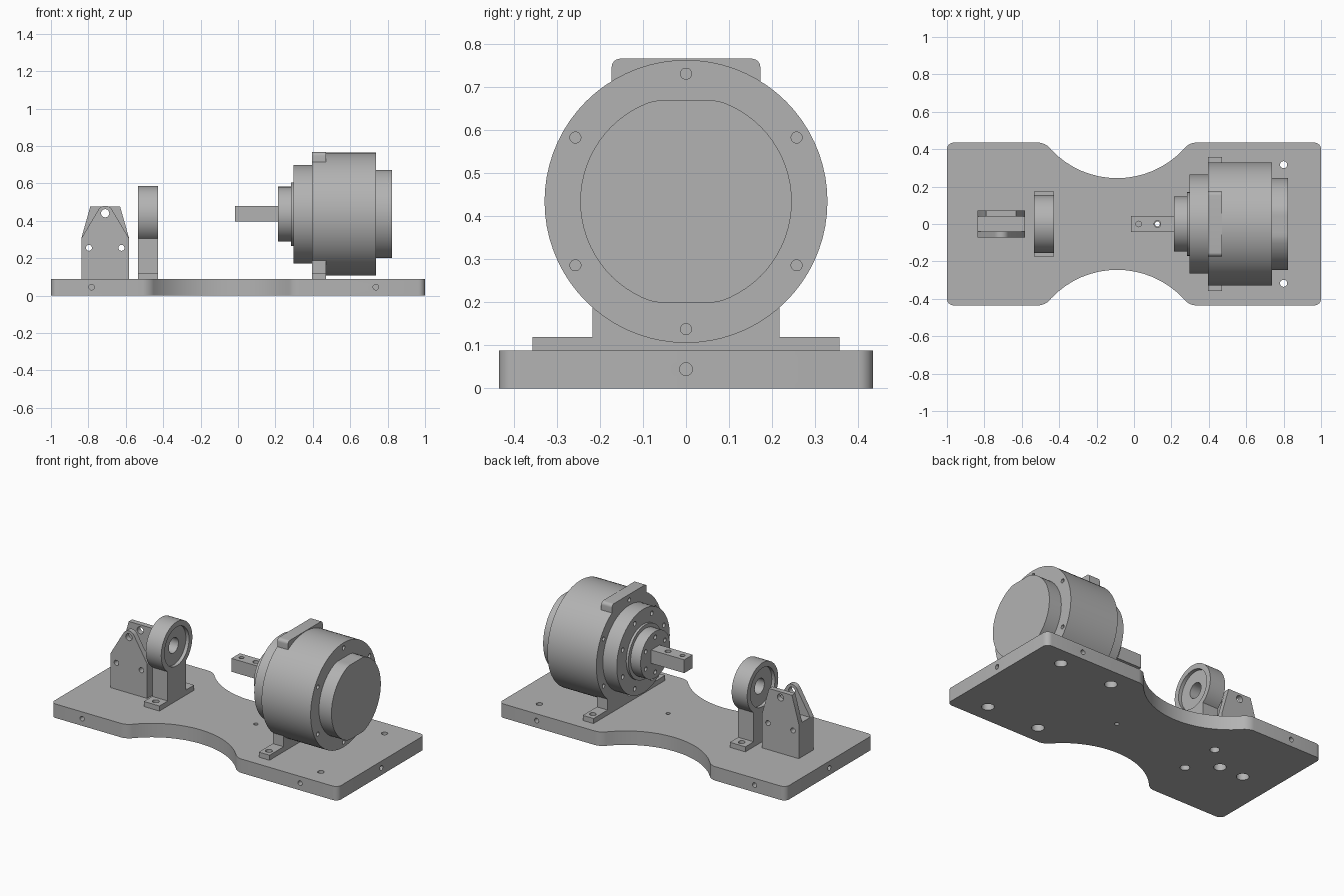
import bpy, bmesh, math

cube = bpy.data.objects.get("Cube")
if cube:
    bpy.data.objects.remove(cube, do_unlink=True)

grey = bpy.data.materials.new("machined_grey")
grey.use_nodes = True
COLOR = (0.45, 0.45, 0.45, 1)
grey.diffuse_color = COLOR
for node in grey.node_tree.nodes:
    if node.type == 'BSDF_PRINCIPLED':
        node.inputs["Base Color"].default_value = COLOR

PLACE = {'X': lambda a, b, t: (t, a, b),
         'Y': lambda a, b, t: (a, t, b),
         'Z': lambda a, b, t: (a, b, t)}
PARTS = []
AXIS_Z = 0.435      # height of the motor and bearing axis
TOP = 0.088         # top of the base plate


def prism(name, axis, points, t0, t1, fillet=0, fillet_if=None):
    """Extrude a 2D outline along an axis, optionally rounding its sharp long edges."""
    bm = bmesh.new()
    ends = [[bm.verts.new(PLACE[axis](a, b, t)) for a, b in points] for t in (t0, t1)]
    bm.faces.new(ends[0])
    bm.faces.new(ends[1])
    n = len(points)
    for i in range(n):
        j = (i + 1) % n
        bm.faces.new((ends[0][i], ends[0][j], ends[1][j], ends[1][i]))
    bmesh.ops.recalc_face_normals(bm, faces=bm.faces)
    if fillet:
        k = 'XYZ'.index(axis)
        sharp = [e for e in bm.edges
                 if abs(e.verts[0].co[k] - e.verts[1].co[k]) > 1e-4
                 and e.calc_face_angle(0) > 0.4
                 and (fillet_if is None or fillet_if(e.verts[0].co))]
        bmesh.ops.bevel(bm, geom=sharp, offset=fillet, segments=6, profile=0.5,
                        affect='EDGES', clamp_overlap=True)
    mesh = bpy.data.meshes.new(name)
    bm.to_mesh(mesh)
    bm.free()
    mesh.materials.append(grey)
    ob = bpy.data.objects.new(name, mesh)
    bpy.context.collection.objects.link(ob)
    PARTS.append(ob)
    return ob


def circle(r, a=0, b=AXIS_Z, n=72):
    return [(a + r * math.cos(2 * math.pi * i / n), b + r * math.sin(2 * math.pi * i / n))
            for i in range(n)]


def rect(a0, a1, b0, b1):
    return [(a0, b0), (a1, b0), (a1, b1), (a0, b1)]


def combine(ob, other, operation):
    mod = ob.modifiers.new("combine", 'BOOLEAN')
    mod.operation, mod.object, mod.solver = operation, other, 'EXACT'
    bpy.context.view_layer.objects.active = ob
    bpy.ops.object.modifier_apply(modifier=mod.name)
    PARTS.remove(other)
    bpy.data.objects.remove(other, do_unlink=True)


def hole(ob, axis, a, b, r, t0, t1, n=20):
    combine(ob, prism("cutter", axis, circle(r, a, b, n), t0, t1), 'DIFFERENCE')


def bolt_circle(ob, count, radius, r, x0, x1, turn=0):
    for i in range(count):
        t = 2 * math.pi * i / count + turn
        hole(ob, 'X', radius * math.cos(t), AXIS_Z + radius * math.sin(t), r, x0, x1, 14)


# Base plate with a waist cut by two arcs
WAIST_X, ARC_Y, ARC_R, HALF_Y = -0.09, 0.73, 0.485, 0.435
half_angle = math.acos((ARC_Y - HALF_Y) / ARC_R)
arc = [(WAIST_X + ARC_R * math.sin(t), ARC_Y - ARC_R * math.cos(t))
       for t in (half_angle * (1 - i / 9) for i in range(19))]
outline = [(1, -HALF_Y), (1, HALF_Y)] + arc + [(-1, HALF_Y), (-1, -HALF_Y)]
outline += [(x, -y) for x, y in reversed(arc)]
base = prism("base_plate", 'Z', outline, 0, TOP, fillet=0.035)
for s in (-1, 1):
    hole(base, 'Z', 0.8, 0.317 * s, 0.019, -0.1, 0.2)
    for x, y, r in ((0.8, 0.317, 0.036), (0.435, 0.317, 0.036), (-0.48, 0.13, 0.028)):
        hole(base, 'Z', x, y * s, r, -0.1, 0.05)
    hole(base, 'Z', -0.71 + 0.083 * s, 0, 0.036, -0.1, 0.05)
    for x in (-0.783, 0.737):
        hole(base, 'Y', x, 0.045, 0.015, s * 0.39, s * 0.5)
    hole(base, 'X', 0, 0.045, 0.015, s * 0.95, s * 1.1)
hole(base, 'Z', 0.125, 0, 0.013, -0.1, 0.2)

# Clevis: solid block, flat-topped rear cheek, round-topped front cheek
CX, SHOULDER = -0.71, 0.305
block = prism("clevis_block", 'Y', rect(CX - 0.128, CX + 0.128, TOP, SHOULDER), -0.073, 0.073)
rear = prism("clevis_rear_cheek", 'Y',
             [(CX - 0.128, SHOULDER - 0.01), (CX + 0.128, SHOULDER - 0.01), (CX + 0.128, SHOULDER),
              (CX + 0.08, 0.475), (CX - 0.08, 0.475), (CX - 0.128, SHOULDER)], 0.04, 0.073)
crown = [(CX + 0.042 * math.cos(t), 0.438 + 0.042 * math.sin(t))
         for t in (math.radians(30 + 10 * i) for i in range(13))]
front = prism("clevis_front_cheek", 'Y',
              [(CX - 0.128, SHOULDER - 0.01), (CX + 0.128, SHOULDER - 0.01), (CX + 0.128, SHOULDER)]
              + crown + [(CX - 0.128, SHOULDER)], -0.073, -0.04)
combine(block, rear, 'UNION')
combine(block, front, 'UNION')
block.name = "clevis"
hole(block, 'Y', CX, 0.44, 0.022, -0.2, 0.2)
for s in (-1, 1):
    hole(block, 'Y', CX + 0.087 * s, 0.255, 0.016, -0.2, 0.2)

# Bearing stand: ring, column and drilled foot
BX0, BX1 = -0.535, -0.427
bearing = prism("bearing_stand", 'X', circle(0.155, 0, 0.43), BX0, BX1)
combine(bearing, prism("column", 'X', rect(-0.09, 0.09, TOP, 0.4), BX0, BX1), 'UNION')
combine(bearing, prism("foot", 'X', rect(-0.173, 0.173, TOP, 0.12), BX0, BX1), 'UNION')
hole(bearing, 'X', 0, 0.43, 0.122, BX0 - 0.1, BX0 + 0.022, 48)
hole(bearing, 'X', 0, 0.43, 0.122, BX1 - 0.022, BX1 + 0.1, 48)
hole(bearing, 'X', 0, 0.43, 0.048, -0.7, -0.3, 32)
for s in (-1, 1):
    hole(bearing, 'Z', -0.481, 0.132 * s, 0.02, 0.089, 0.2)

# Motor mount: disc, column, foot and rounded top lug
MX0, MX1 = 0.395, 0.47
mount = prism("motor_mount", 'X', circle(0.329), MX0, MX1)
combine(mount, prism("column", 'X', rect(-0.217, 0.217, TOP, 0.35), MX0, MX1), 'UNION')
combine(mount, prism("foot", 'X', rect(-0.357, 0.357, TOP, 0.12), MX0, MX1), 'UNION')
lug = prism("lug", 'X', rect(-0.173, 0.173, 0.55, 0.767), MX0, MX1,
            fillet=0.02, fillet_if=lambda co: co.z > 0.7)
combine(mount, lug, 'UNION')
for s in (-1, 1):
    hole(mount, 'Z', 0.433, 0.31 * s, 0.02, 0.089, 0.2)
bolt_circle(mount, 6, 0.297, 0.013, MX0 - 0.05, MX0 + 0.03, math.pi / 6)

# Motor body and flat-sided rear cap
body = prism("motor_body", 'X', circle(0.329), MX1, 0.737)
bolt_circle(body, 6, 0.297, 0.013, 0.715, 0.8, math.pi / 6)
cap = [(y, min(max(z, AXIS_Z - 0.235), AXIS_Z + 0.235)) for y, z in circle(0.246)]
prism("motor_rear_cap", 'X', cap, 0.73, 0.824)

# Gearbox stages in front of the mount
stage = prism("gearbox_housing", 'X', circle(0.264), 0.298, MX0 + 0.002)
bolt_circle(stage, 8, 0.222, 0.014, 0.2, 0.32, math.pi / 8)
prism("gearbox_collar", 'X', circle(0.17), 0.283, 0.3)
flange = prism("output_flange", 'X', circle(0.147), 0.214, 0.285)
bolt_circle(flange, 6, 0.11, 0.013, 0.1, 0.235, math.pi / 6)

# Square output bar with one blind and one through hole
bar = prism("output_bar", 'X', rect(-0.042, 0.042, 0.396, 0.48), -0.017, 0.22)
hole(bar, 'Z', 0.025, 0, 0.015, 0.43, 0.6)
hole(bar, 'Z', 0.125, 0, 0.018, 0.3, 0.6)

# Smooth round surfaces, keep machined edges sharp
bpy.ops.object.select_all(action='DESELECT')
for ob in PARTS:
    ob.select_set(True)
bpy.context.view_layer.objects.active = base
bpy.ops.object.shade_smooth_by_angle(angle=math.radians(30))
